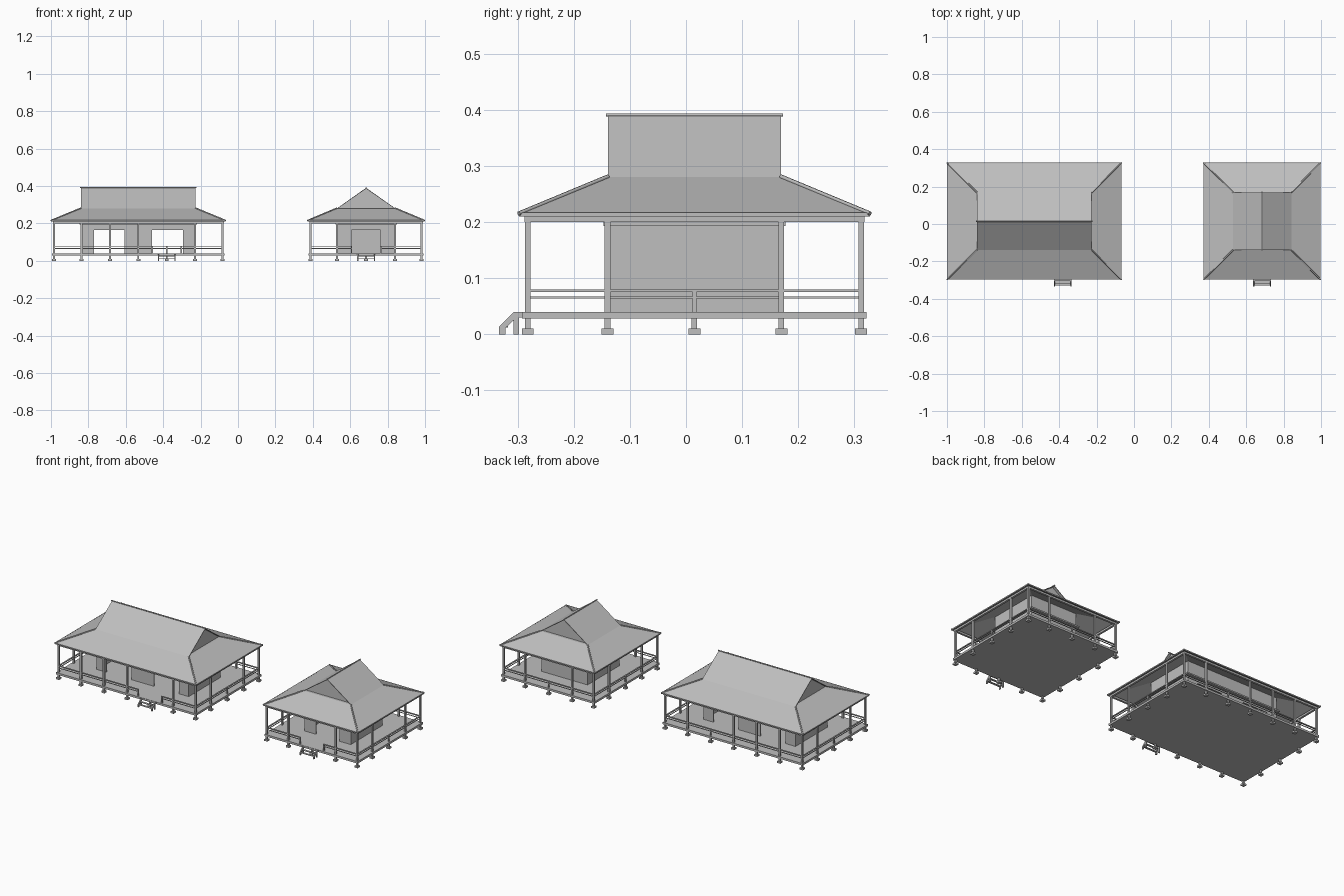
import bpy, bmesh

if "Cube" in bpy.data.objects:
    bpy.data.objects.remove(bpy.data.objects["Cube"], do_unlink=True)

GREY = bpy.data.materials.new("plain_grey")
GREY.use_nodes = True
GREY.diffuse_color = (0.52, 0.52, 0.52, 1)
GREY.node_tree.nodes["Principled BSDF"].inputs["Base Color"].default_value = (0.52, 0.52, 0.52, 1)

CY = 0.015                       # shared depth centre of both houses
FLOOR, BEAM, EAVE, BREAK, RIDGE = 0.04, 0.2, 0.215, 0.28, 0.39
POST = 0.297                     # post line, half depth
WALL = 0.15                      # wall line, half depth


def finish(name, bm, cx):
    bmesh.ops.recalc_face_normals(bm, faces=bm.faces)
    me = bpy.data.meshes.new(name)
    bm.to_mesh(me)
    bm.free()
    me.materials.append(GREY)
    ob = bpy.data.objects.new(name, me)
    ob.location = (cx, CY, 0)
    bpy.context.collection.objects.link(ob)
    return ob


def box(bm, x0, x1, y0, y1, z0, z1):
    vs = bmesh.ops.create_cube(bm, size=1)["verts"]
    for v in vs:
        v.co.x = x1 if v.co.x > 0 else x0
        v.co.y = y1 if v.co.y > 0 else y0
        v.co.z = z1 if v.co.z > 0 else z0


def column(bm, x, y, w, z0, z1):
    box(bm, x - w, x + w, y - w, y + w, z0, z1)


def ring(bm, hx, hy, w, z0, z1):
    # rectangular frame of four beams
    for s in (-1, 1):
        box(bm, -hx - w, hx + w, s * hy - w, s * hy + w, z0, z1)
        box(bm, s * hx - w, s * hx + w, -hy + w, hy - w, z0, z1)


def face(bm, *pts):
    bm.faces.new([bm.verts.new(p) for p in pts])


def rod(name, cx, a, b, r):
    # round capping bar along a roof edge
    cu = bpy.data.curves.new(name, "CURVE")
    cu.dimensions = "3D"
    cu.bevel_depth = r
    cu.bevel_resolution = 1
    cu.use_fill_caps = True
    sp = cu.splines.new("POLY")
    sp.points.add(1)
    sp.points[0].co = (*a, 1)
    sp.points[1].co = (*b, 1)
    cu.materials.append(GREY)
    ob = bpy.data.objects.new(name, cu)
    ob.location = (cx, CY, 0)
    bpy.context.collection.objects.link(ob)


def house(tag, cx, px, wx, grid, tall, openings, back_open, gate, ridge_x):
    rx, ry = px + 0.016, POST + 0.016        # eave half sizes
    ux, uy = wx + 0.004, WALL + 0.004        # upper roof half sizes
    ygrid = (-POST, -0.155, 0, 0.155, POST)
    rim = [(x, s * POST) for x in grid for s in (-1, 1)]
    rim += [(s * px, y) for y in ygrid[1:-1] for s in (-1, 1)]

    # deck
    bm = bmesh.new()
    box(bm, -px - 0.01, px + 0.01, -POST - 0.01, POST + 0.01, 0.028, FLOOR)
    finish(tag + "_deck", bm, cx)

    # footings and stubs
    bm = bmesh.new()
    for x, y in rim:
        column(bm, x, y, 0.0105, 0, 0.01)
        column(bm, x, y, 0.005, 0.01, 0.028)
    finish(tag + "_footings", bm, cx)

    # veranda posts, tall ones and short rail posts
    bm = bmesh.new()
    for x, y in rim:
        if abs(y) == POST:
            high = x in tall
        else:
            high = y != 0
        if high:
            column(bm, x, y, 0.005, FLOOR, BEAM)
        elif not (y == -POST and abs(x - gate[0]) < gate[1]):
            column(bm, x, y, 0.0035, FLOOR, 0.08)
    for s in (-1, 1):
        column(bm, gate[0] + s * gate[1], -POST, 0.0035, FLOOR, 0.08)
    finish(tag + "_posts", bm, cx)

    # double railing, open at the steps
    bm = bmesh.new()
    for z, h, w in ((0.0755, 0.0045, 0.004), (0.064, 0.003, 0.002)):
        for s in (-1, 1):
            box(bm, s * px - w, s * px + w, -POST, POST, z, z + h)
        box(bm, -px, px, POST - w, POST + w, z, z + h)
        box(bm, -px, gate[0] - gate[1], -POST - w, -POST + w, z, z + h)
        box(bm, gate[0] + gate[1], px, -POST - w, -POST + w, z, z + h)
    finish(tag + "_railing", bm, cx)

    # eave beams and wall plate
    bm = bmesh.new()
    ring(bm, px, POST, 0.006, BEAM, BEAM + 0.011)
    ring(bm, wx + 0.006, WALL + 0.006, 0.006, 0.193, 0.201)
    finish(tag + "_beams", bm, cx)

    # walls with doorways
    t, head = 0.006, 0.165
    bm = bmesh.new()
    for s in (-1, 1):
        box(bm, min(s * wx, s * (wx - t)), max(s * wx, s * (wx - t)), -WALL, WALL, FLOOR, BREAK - 0.004)
        y0, y1 = sorted((s * WALL, s * (WALL - t)))
        holes = openings if s < 0 or back_open else []
        start = -wx + t
        for a, b in holes:
            box(bm, start, a, y0, y1, FLOOR, head)
            start = b
        box(bm, start, wx - t, y0, y1, FLOOR, head)
        box(bm, -wx + t, wx - t, y0, y1, head, BREAK - 0.004)
    finish(tag + "_walls", bm, cx)

    # lower hipped roof skirt
    bm = bmesh.new()
    corners = ((-1, -1), (1, -1), (1, 1), (-1, 1))
    lo = [bm.verts.new((a * rx, b * ry, EAVE)) for a, b in corners]
    hi = [bm.verts.new((a * ux, b * uy, BREAK)) for a, b in corners]
    for i in range(4):
        j = (i + 1) % 4
        bm.faces.new((lo[i], lo[j], hi[j], hi[i]))
    bm.faces.new(hi)
    skirt = finish(tag + "_lower_roof", bm, cx)
    # keep the sheet facing up and give it a little thickness
    for p in skirt.data.polygons:
        if p.normal.z < 0:
            p.flip()
    sol = skirt.modifiers.new("thickness", "SOLIDIFY")
    sol.thickness = 0.004
    sol.offset = -1

    # upper gabled roof: two thin slopes and recessed gable ends
    L, H = (ux, uy) if ridge_x else (uy, ux)

    def turn(u, v, z):
        return (u, v, z) if ridge_x else (v, u, z)

    bm = bmesh.new()
    d = 0.005
    prof = [(-H, BREAK), (0, RIDGE), (H, BREAK), (H - d, BREAK), (0, RIDGE - d), (-H + d, BREAK)]
    ends = [[bm.verts.new(turn(s * L, v, z)) for v, z in prof] for s in (-1, 1)]
    n = len(prof)
    for i in range(n):
        j = (i + 1) % n
        bm.faces.new((ends[0][i], ends[0][j], ends[1][j], ends[1][i]))
    for e in ends:
        bm.faces.new((e[0], e[1], e[4], e[5]))
        bm.faces.new((e[1], e[2], e[3], e[4]))
    finish(tag + "_upper_roof", bm, cx)
    bm = bmesh.new()
    for s in (-1, 1):
        u = s * (L - 0.015)
        face(bm, turn(u, -H + d, BREAK), turn(u, H - d, BREAK), turn(u, 0, RIDGE - d))
    finish(tag + "_gables", bm, cx)

    # ridge and hip caps, eave edging
    rod(tag + "_ridge_cap", cx, turn(-L - 0.004, 0, RIDGE + 0.001), turn(L + 0.004, 0, RIDGE + 0.001), 0.003)
    for a, b in corners:
        rod(tag + "_hip_cap", cx, (a * rx, b * ry, EAVE), (a * ux, b * uy, BREAK + 0.001), 0.004)
    bm = bmesh.new()
    ring(bm, rx - 0.002, ry - 0.002, 0.002, EAVE - 0.005, EAVE + 0.002)
    finish(tag + "_eave_edge", bm, cx)

    # entrance steps: stringers, legs and treads
    bm = bmesh.new()
    g, y0 = gate[0], -POST - 0.01
    for s in (-1, 1):
        x0, x1 = sorted((g + s * 0.048, g + s * 0.042))
        prof = [(y0, 0.04), (y0 - 0.015, 0.04), (y0 - 0.041, 0.014), (y0 - 0.041, 0),
                (y0 - 0.03, 0), (y0 - 0.03, 0.011), (y0 - 0.01, 0.03), (y0, 0.03)]
        side = bm.faces.new([bm.verts.new((x0, y, z)) for y, z in prof])
        out = bmesh.ops.extrude_face_region(bm, geom=[side], use_keep_orig=True)["geom"]
        bmesh.ops.translate(bm, vec=(x1 - x0, 0, 0), verts=[v for v in out if isinstance(v, bmesh.types.BMVert)])
        box(bm, x0, x1, y0 - 0.015, y0 - 0.006, 0, 0.032)
    for k in range(3):
        y, z = y0 - 0.012 * k, 0.036 - 0.012 * k
        box(bm, g - 0.044, g + 0.044, y - 0.014, y - 0.001, z, z + 0.003)
    finish(tag + "_steps", bm, cx)


house("long_house", -0.533, 0.451, 0.303, (-0.451, -0.303, -0.152, 0, 0.152, 0.303, 0.451),
      (-0.451, -0.303, -0.152, 0, 0.303, 0.451),
      [(-0.238, -0.073), (0.073, 0.238)], True, (0.152, 0.078), True)
house("small_house", 0.685, POST, 0.152, (-POST, -0.155, 0, 0.155, POST),
      (-POST, -0.155, 0.155, POST),
      [(-0.078, 0.078)], False, (0, 0.078), False)
